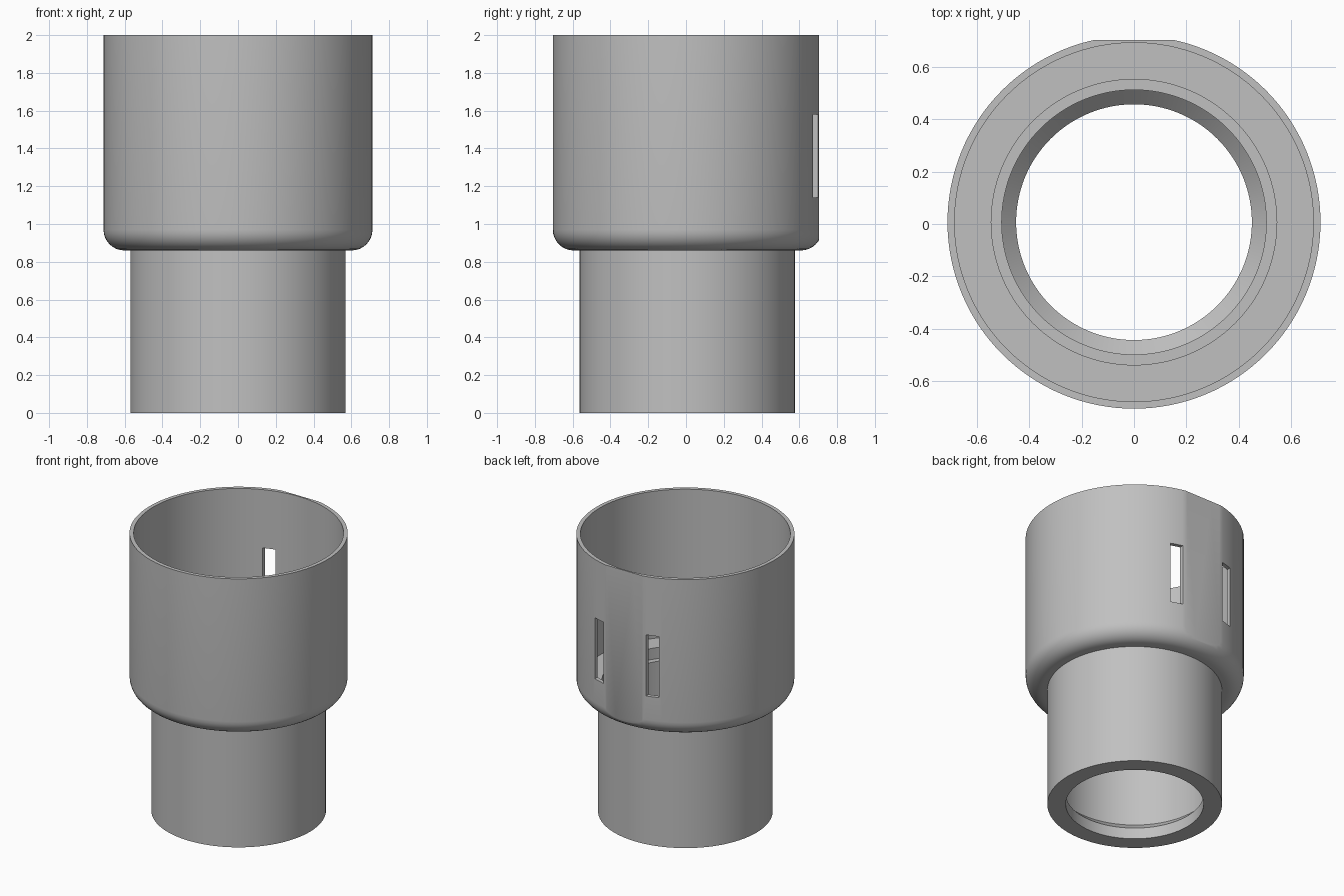
import bpy
import bmesh
import math
from mathutils import Matrix

cube = bpy.data.objects.get("Cube")
if cube:
    bpy.data.objects.remove(cube, do_unlink=True)

CENTER_Y = 0.007
SEGMENTS = 128

grey = bpy.data.materials.new("plain grey")
grey.use_nodes = True
colour = (0.53, 0.53, 0.53, 1)
grey.diffuse_color = colour
grey.node_tree.nodes["Principled BSDF"].inputs["Base Color"].default_value = colour


def make_object(name, bm):
    bmesh.ops.recalc_face_normals(bm, faces=bm.faces)
    mesh = bpy.data.meshes.new(name)
    bm.to_mesh(mesh)
    bm.free()
    mesh.materials.append(grey)
    obj = bpy.data.objects.new(name, mesh)
    bpy.context.collection.objects.link(obj)
    return obj


def lathe(name, profile):
    """Revolve a closed (radius, height) outline around the vertical axis."""
    bm = bmesh.new()
    rings = []
    for i in range(SEGMENTS):
        a = math.tau * i / SEGMENTS
        rings.append([bm.verts.new((r * math.cos(a), CENTER_Y + r * math.sin(a), z))
                      for r, z in profile])
    n = len(profile)
    for i, ring in enumerate(rings):
        following = rings[(i + 1) % SEGMENTS]
        for j in range(n):
            k = (j + 1) % n
            bm.faces.new((ring[j], following[j], following[k], ring[k]))
    return make_object(name, bm)


def cut_box(target, name, centre, size):
    bm = bmesh.new()
    bmesh.ops.create_cube(bm, size=1, matrix=Matrix.Translation(centre) @ Matrix.Diagonal((*size, 1)))
    cutter = make_object(name, bm)
    mod = target.modifiers.new(name, "BOOLEAN")
    mod.operation = "DIFFERENCE"
    mod.solver = "EXACT"
    mod.object = cutter
    bpy.context.view_layer.objects.active = target
    bpy.ops.object.modifier_apply(modifier=name)
    bpy.data.objects.remove(cutter, do_unlink=True)


# Rounded lower shoulder of the cup
OUTER, SHOULDER, FILLET = 0.712, 0.86, 0.11
shoulder = []
for i in range(9):
    a = math.pi / 2 * i / 8
    shoulder.append((OUTER - FILLET + FILLET * math.sin(a),
                     SHOULDER + FILLET - FILLET * math.cos(a)))

# Outline: spigot outside, cup outside, cup inside, stepped seat, bore, bottom lip
profile = [(0.57, 0), (0.57, SHOULDER)] + shoulder + [
    (OUTER, 2), (0.685, 2), (0.685, 0.94), (0.545, 0.94), (0.545, 0.86),
    (0.505, 0.86), (0.505, 0.135), (0.45, 0.08), (0.45, 0)]
adapter = lathe("stepped_pipe_adapter", profile)

# Flat face on the back of the cup
cut_box(adapter, "back_flat", (0, 0.803, 1.5), (1, 0.2, 1.4))

# Two upright slots through the back wall
for side in (-1, 1):
    cut_box(adapter, "slot", (side * 0.212, 0.68, 1.36), (0.085, 0.3, 0.44))

bpy.ops.object.select_all(action="DESELECT")
adapter.select_set(True)
bpy.context.view_layer.objects.active = adapter
bpy.ops.object.shade_smooth_by_angle(angle=math.radians(30))
